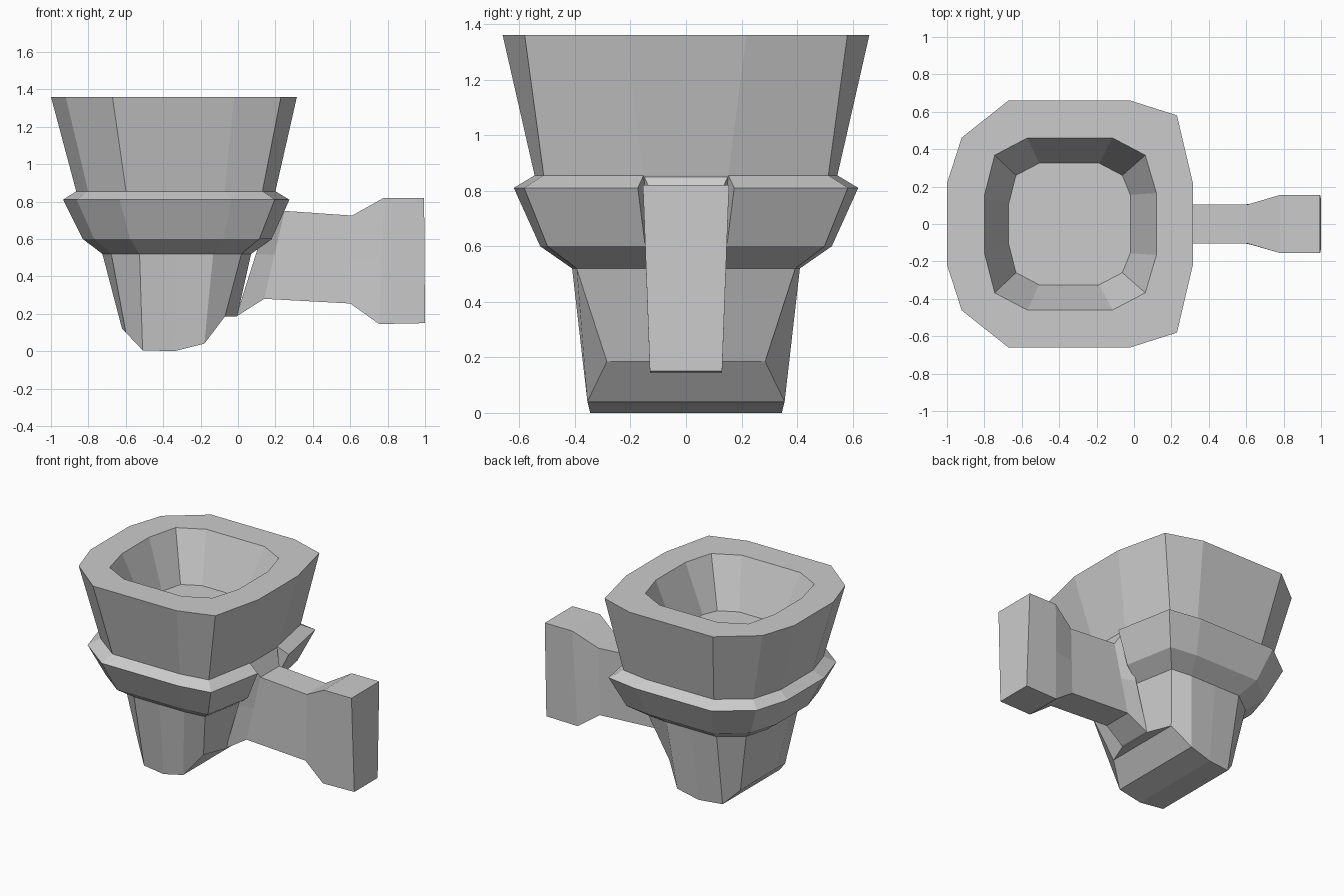
import bpy, bmesh

if "Cube" in bpy.data.objects:
    bpy.data.objects.remove(bpy.data.objects["Cube"])


def ring(x0, x1, y, z, b=0.94, e=0.72, a=0.28):
    """Rounded-square outline, symmetric in y, starting and ending on the handle side."""
    c, h = (x0 + x1) / 2, (x1 - x0) / 2
    half = [(1, a), (0.87, b), (0.49, 1), (0, 1), (-0.5, 1), (-0.88, e), (-1, 0.33)]
    return mirror([(c + h * u, y * v, z) for u, v in half])


def mirror(half):
    return half + [(x, -y, z) for x, y, z in reversed(half)]


def loft(name, rings, closed=True, caps=True, ends=False):
    bm = bmesh.new()
    rows = [[bm.verts.new(p) for p in r] for r in rings]
    n = len(rows[0])
    for lo, hi in zip(rows, rows[1:]):
        for i in range(n if closed else n - 1):
            j = (i + 1) % n
            bm.faces.new((lo[i], lo[j], hi[j], hi[i]))
    if caps:  # strips running across y
        for r in (rows[0], rows[-1]):
            for i in range(n // 2 - 1):
                bm.faces.new((r[i], r[i + 1], r[n - 2 - i], r[n - 1 - i]))
    if ends:
        for i in (0, n - 1):
            bm.faces.new([r[i] for r in rows])
    bmesh.ops.recalc_face_normals(bm, faces=bm.faces)
    me = bpy.data.meshes.new(name)
    bm.to_mesh(me)
    bm.free()
    ob = bpy.data.objects.new(name, me)
    bpy.context.collection.objects.link(ob)
    return ob


# Bowl: curved foot, tapered body, flared rim and hollow
foot = mirror([(-0.005, 0.12, 0.185), (-0.07, 0.285, 0.185), (-0.18, 0.355, 0.04),
               (-0.34, 0.345, 0.0), (-0.51, 0.32, 0.005), (-0.60, 0.25, 0.10),
               (-0.62, 0.12, 0.12)])
neck = ring(-0.725, 0.07, 0.41, 0.52, b=0.96)
waist = ring(-0.865, 0.20, 0.545, 0.855)
loft("bowl", [foot, neck, waist,
              ring(-1.0, 0.315, 0.66, 1.36, b=0.88, e=0.70, a=0.33),
              ring(-0.80, 0.12, 0.46, 1.36, b=0.80, e=0.80, a=0.36),
              ring(-0.67, -0.02, 0.325, 1.03, b=0.80, e=0.80, a=0.48)])

# Collar around the bowl, open at the handle
loft("collar", [waist,
                ring(-0.935, 0.275, 0.62, 0.81),
                ring(-0.83, 0.18, 0.525, 0.60, b=0.95),
                neck], closed=False, caps=False, ends=True)


# Handle: stations of (bottom x, bottom z, top x, top z, bottom y, top y)
def station(bx, bz, tx, tz, by, ty):
    mx, mz, my = (bx + tx) / 2, (bz + tz) / 2, (by + ty) / 2
    return mirror([(tx, ty, tz), (mx, my, mz), (bx, by, bz)])


loft("handle", [station(-0.01, 0.185, 0.20, 0.85, 0.12, 0.15),
                station(0.14, 0.28, 0.25, 0.75, 0.105, 0.105),
                station(0.60, 0.255, 0.61, 0.725, 0.105, 0.105),
                station(0.755, 0.145, 0.78, 0.82, 0.13, 0.155),
                station(1.0, 0.15, 0.995, 0.82, 0.13, 0.155)])
